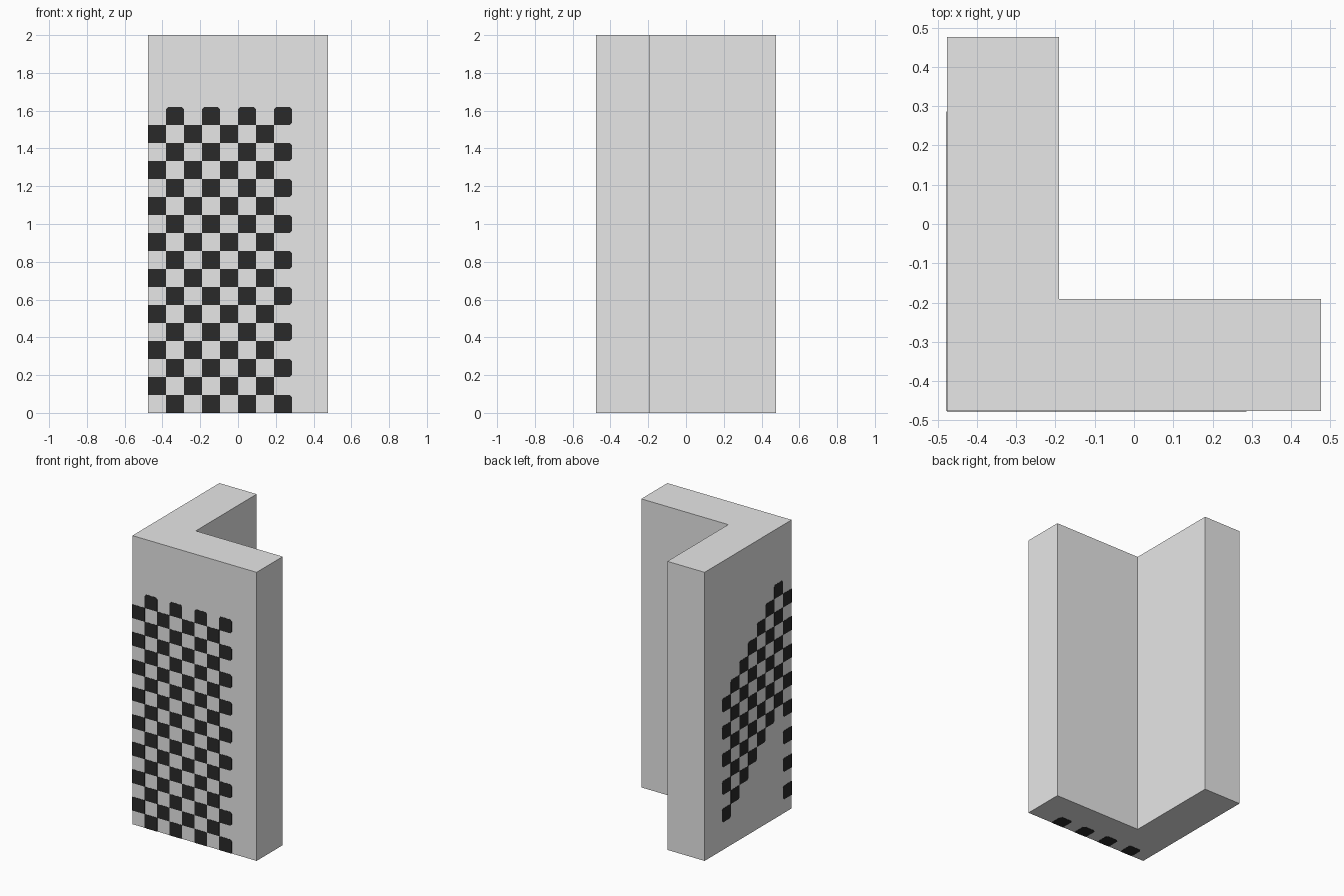
import bpy
import bmesh
from mathutils import Vector

if "Cube" in bpy.data.objects:
    bpy.data.objects.remove(bpy.data.objects["Cube"], do_unlink=True)

U = 2 / 21          # one grid cell
H = 5 * U           # half width of the footprint
CUT = 0.011         # corner clip on the loose corners of a check


def material(name, value):
    m = bpy.data.materials.new(name)
    m.use_nodes = True
    colour = (value, value, value, 1)
    m.diffuse_color = colour
    m.node_tree.nodes["Principled BSDF"].inputs["Base Color"].default_value = colour
    return m


def add_object(name, bm, mat):
    bm.normal_update()
    mesh = bpy.data.meshes.new(name)
    bm.to_mesh(mesh)
    bm.free()
    mesh.materials.append(mat)
    obj = bpy.data.objects.new(name, mesh)
    bpy.context.collection.objects.link(obj)
    return obj


grey = material("light_grey", 0.8)
black = material("black", 0.023)

# L-shaped corner wall: ten cells per arm, three thick, twenty-one high
bm = bmesh.new()
outline = [(0, 0), (10, 0), (10, 3), (3, 3), (3, 10), (0, 10)]
base = bm.faces.new([bm.verts.new((x * U - H, y * U - H, 0)) for x, y in outline])
top = bmesh.ops.extrude_face_region(bm, geom=[base])["geom"]
bmesh.ops.translate(bm, vec=(0, 0, 2), verts=[v for v in top if isinstance(v, bmesh.types.BMVert)])
bmesh.ops.recalc_face_normals(bm, faces=bm.faces)
add_object("corner_wall", bm, grey)


def checks(name, cells, origin, right, up, on_border):
    """Thin plates, one per cell; corners that touch no other check are clipped."""
    origin, right, up = Vector(origin), Vector(right), Vector(up)
    normal = right.cross(up)
    bm = bmesh.new()
    for c, r in cells:
        points = []
        for dx, dy in [(-1, -1), (1, -1), (1, 1), (-1, 1)]:
            px, py = (c + (dx + 1) / 2) * U, (r + (dy + 1) / 2) * U
            if (c + dx, r + dy) in cells or on_border(c + (dx + 1) // 2, r + (dy + 1) // 2):
                points.append((px, py))
            else:
                pair = [(px - dx * CUT, py), (px, py - dy * CUT)]
                points += pair if dx * dy < 0 else pair[::-1]
        bm.faces.new([bm.verts.new(origin + right * x + up * y) for x, y in points])
    # Give each plate a small thickness outwards
    lifted = bmesh.ops.extrude_face_region(bm, geom=bm.faces[:])["geom"]
    bmesh.ops.translate(bm, vec=normal * 0.0015,
                        verts=[v for v in lifted if isinstance(v, bmesh.types.BMVert)])
    bmesh.ops.recalc_face_normals(bm, faces=bm.faces)
    return add_object(name, bm, black)


# Checkered block on the front face
front = {(c, r) for c in range(8) for r in range(17) if (c + r) % 2}
checks("front_checks", front, (-H, -H, 0), (1, 0, 0), (0, 0, 1),
       lambda c, r: c == 0 or r == 0)

# Slanted checkered band on the side face, plus the front block's corner column
side = {(-1 - j, r) for j in range(8) for r in range(17)
        if (j + r) % 2 == 1 and (j == 0 or 9 - j <= r <= 17 - j)}
checks("side_checks", side, (-H, -H, 0), (0, -1, 0), (0, 0, 1),
       lambda c, r: c == 0 or r == 0)

# Row of checks showing under the front edge
under = {(c, -1) for c in (1, 3, 5, 7)}
checks("underside_checks", under, (-H, -H, 0), (1, 0, 0), (0, -1, 0),
       lambda c, r: False)
